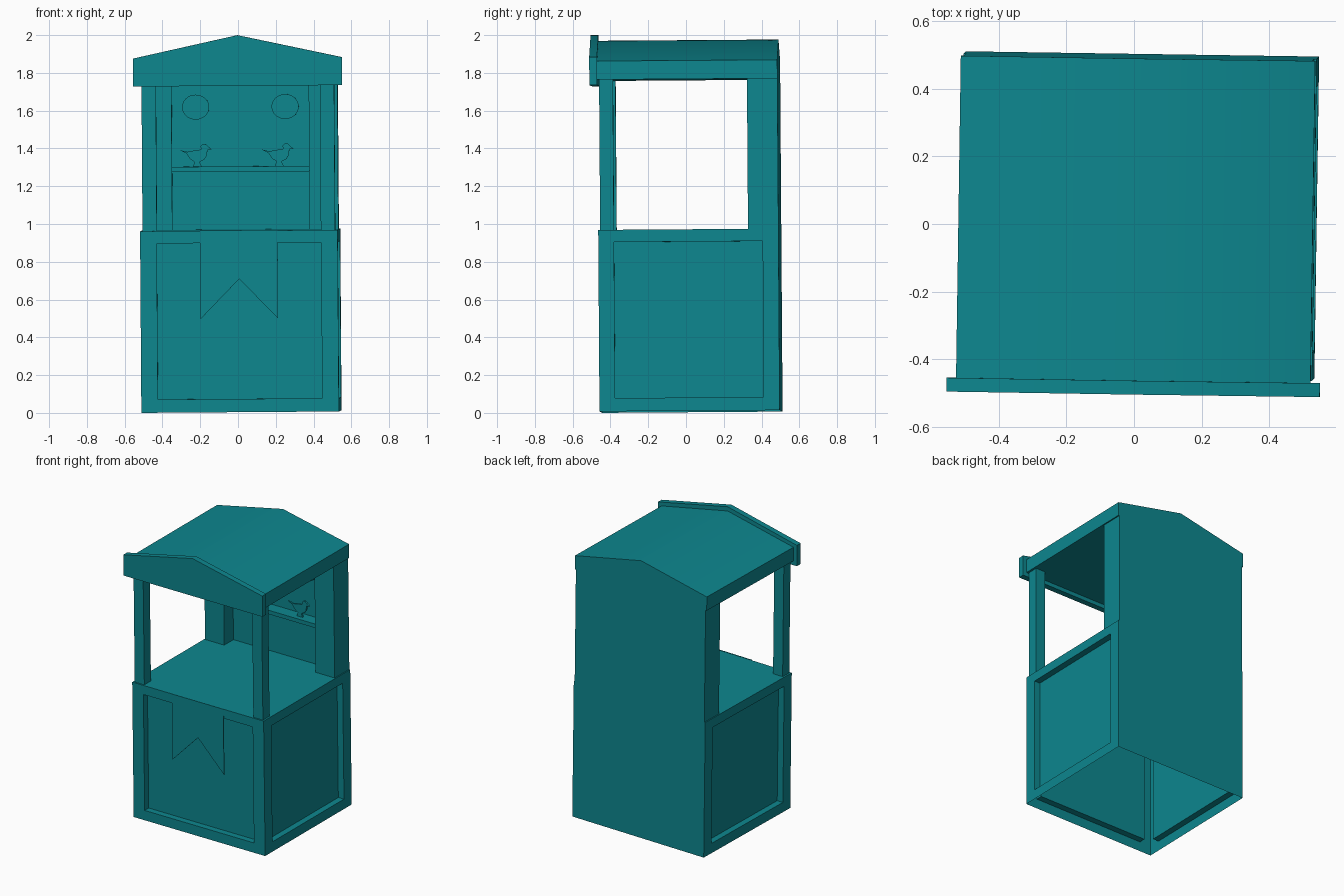
import bpy, bmesh, math
from mathutils import Matrix

if "Cube" in bpy.data.objects:
    bpy.data.objects.remove(bpy.data.objects["Cube"])

# The whole booth leans very slightly, so every part shares one pose
POSE = (Matrix.Translation((0, 0, 0.007)) @ Matrix.Rotation(-0.0148, 4, 'Z')
        @ Matrix.Rotation(-0.0072, 4, 'Y') @ Matrix.Rotation(0.0072, 4, 'X')
        @ Matrix.Translation((0.018, 0, 0)))

paint = bpy.data.materials.new("teal_paint")
paint.diffuse_color = (0.004, 0.242, 0.275, 1)
paint.use_nodes = True
paint.node_tree.nodes["Principled BSDF"].inputs["Base Color"].default_value = paint.diffuse_color


def finish(name, bm):
    me = bpy.data.meshes.new(name)
    bm.to_mesh(me)
    bm.free()
    me.transform(POSE)
    me.materials.append(paint)
    ob = bpy.data.objects.new(name, me)
    bpy.context.collection.objects.link(ob)
    return ob


def box_mesh(x0, x1, y0, y1, z0, z1):
    bm = bmesh.new()
    bmesh.ops.create_cube(bm, size=1)
    for v in bm.verts:
        v.co = (x1 if v.co.x > 0 else x0, y1 if v.co.y > 0 else y0, z1 if v.co.z > 0 else z0)
    return bm


def box(name, *dims):
    return finish(name, box_mesh(*dims))


def prism(name, profile, y0, y1):
    """Extrude an x-z outline from y0 back to y1."""
    bm = bmesh.new()
    face = bm.faces.new([bm.verts.new((x, y0, z)) for x, z in profile])
    ext = bmesh.ops.extrude_face_region(bm, geom=[face])
    for v in ext["geom"]:
        if isinstance(v, bmesh.types.BMVert):
            v.co.y = y1
    bmesh.ops.recalc_face_normals(bm, faces=bm.faces)
    return finish(name, bm)


COUNTER, CEILING, BACK = 0.961, 1.757, 0.504

# Base cabinet: open underneath, recessed panels on front and both sides
bm = box_mesh(-0.523, 0.523, -0.45, BACK, 0, COUNTER)
bm.normal_update()
panels = [f for f in bm.faces if abs(f.normal.x) > 0.9 or f.normal.y < -0.9]
floor = [f for f in bm.faces if f.normal.z < -0.9]
for f in panels:
    n = f.normal.copy()
    bmesh.ops.inset_individual(bm, faces=[f], thickness=0.05)
    for v in f.verts:
        v.co.z = 0.07 if v.co.z < 0.5 else 0.896
        if abs(n.x) > 0.5:
            v.co.y = -0.367 if v.co.y < 0 else 0.42
        else:
            v.co.x = math.copysign(0.435, v.co.x)
    ext = bmesh.ops.extrude_discrete_faces(bm, faces=[f])
    for v in ext["faces"][0].verts:
        v.co -= n * 0.045
bmesh.ops.delete(bm, geom=floor, context='FACES')
finish("base_cabinet", bm)

# Swallow-tailed banner hanging from the counter edge
prism("banner", [(-0.205, COUNTER + 0.002), (-0.205, 0.495), (0, 0.705), (0.205, 0.495),
                 (0.205, COUNTER + 0.002)], -0.454, -0.449)

# Front posts and thick rear columns
for side, label in ((-1, "left"), (1, "right")):
    xs = sorted((side * 0.51, side * 0.434))
    box("front_post_" + label, *xs, -0.44, -0.367, COUNTER, CEILING)
    xs = sorted((side * 0.516, side * 0.3635))
    box("rear_column_" + label, *xs, 0.343, BACK, COUNTER, CEILING)

# Back wall and target shelf
box("back_wall", -0.3635, 0.3635, 0.445, BACK, COUNTER, CEILING)
box("target_shelf", -0.3635, 0.3635, 0.36, 0.445, 1.267, 1.295)

# Round targets and bird cut-outs
bird = [(-0.085, 0.09), (-0.045, 0.08), (0.0, 0.088), (0.03, 0.092), (0.026, 0.108),
        (0.036, 0.12), (0.052, 0.121), (0.064, 0.11), (0.085, 0.092), (0.062, 0.09),
        (0.06, 0.06), (0.045, 0.038), (0.02, 0.026), (0.032, 0.0), (-0.016, 0.0),
        (-0.006, 0.026), (-0.03, 0.042), (-0.05, 0.072)]
for side, label, bird_x in ((-1, "left", -0.238), (1, "right", 0.196)):
    ring = [(side * 0.237 + 0.072 * math.cos(a * math.tau / 32),
             1.61 + 0.066 * math.sin(a * math.tau / 32)) for a in range(32)]
    prism("round_target_" + label, ring, 0.432, 0.446)
    prism("bird_target_" + label, [(bird_x + x, 1.294 + z) for x, z in bird], 0.395, 0.407)

# Gabled roof, its shallow ridge shaded smooth, and the wider front fascia
roof = prism("roof", [(-0.525, CEILING), (0.525, CEILING), (0.525, 1.855), (0, 1.966),
                      (-0.525, 1.855)], -0.45, BACK)
fascia = prism("roof_fascia", [(-0.553, 1.728), (0.553, 1.728), (0.553, 1.876), (0, 1.996),
                               (-0.553, 1.876)], -0.491, -0.45)
for ob in (roof, fascia):
    ob.select_set(True)
    bpy.context.view_layer.objects.active = ob
bpy.ops.object.shade_smooth_by_angle(angle=math.radians(30))
